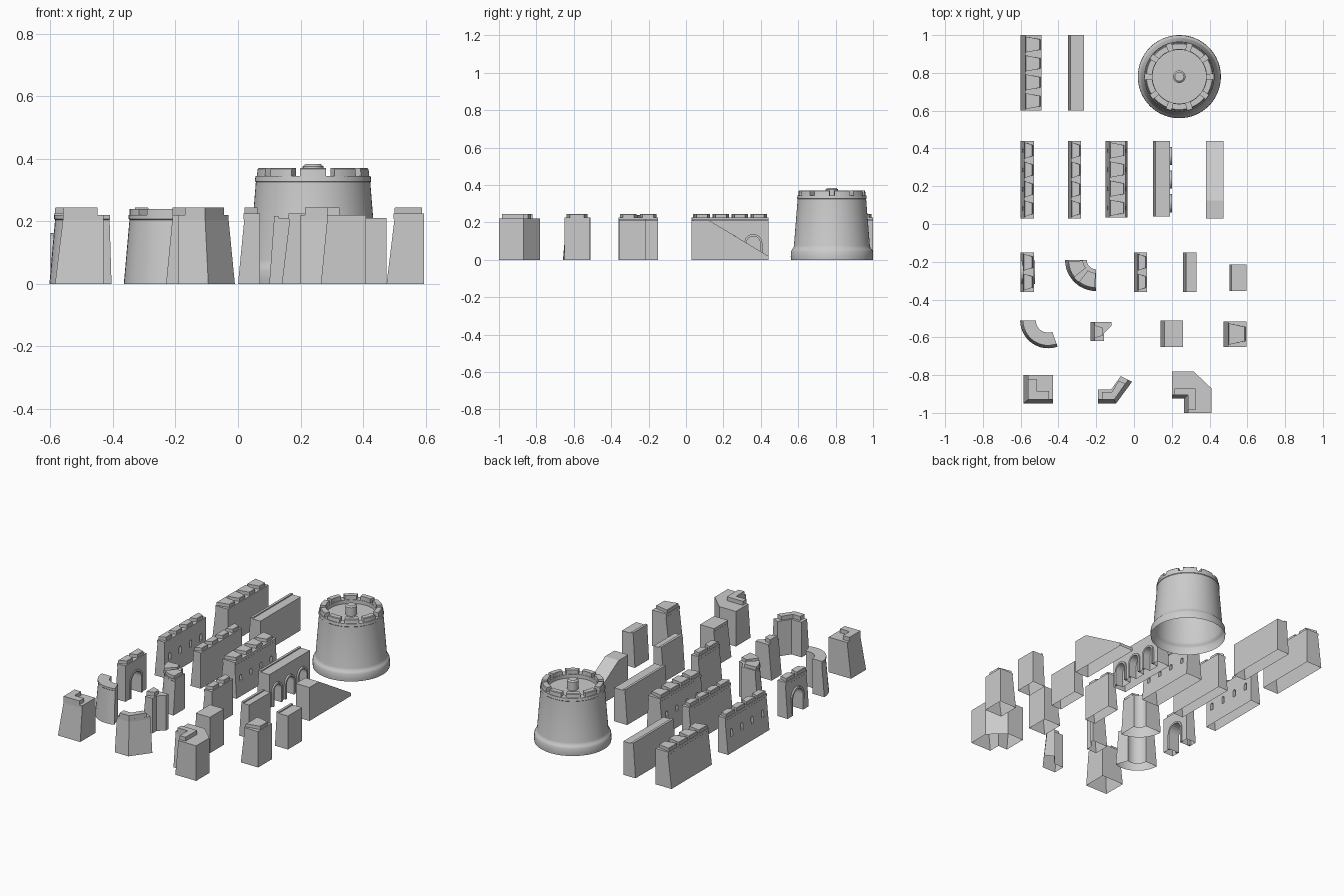
import bpy, bmesh, math

if "Cube" in bpy.data.objects:
    bpy.data.objects.remove(bpy.data.objects["Cube"])

DECK, LIP, TOP = 0.205, 0.225, 0.245


def make(name, bm):
    bmesh.ops.recalc_face_normals(bm, faces=bm.faces)
    me = bpy.data.meshes.new(name)
    bm.to_mesh(me)
    bm.free()
    ob = bpy.data.objects.new(name, me)
    bpy.context.collection.objects.link(ob)
    return ob


def loft(bm, rings, bottom=False, top=True):
    vs = [[bm.verts.new(p) for p in r] for r in rings]
    n = len(vs[0])
    for a, b in zip(vs, vs[1:]):
        for i in range(n):
            j = (i + 1) % n
            bm.faces.new((a[i], a[j], b[j], b[i]))
    if bottom:
        bm.faces.new(vs[0][::-1])
    if top:
        bm.faces.new(vs[-1])


def at(poly, z):
    return [(x, y, z) for x, y in poly]


def rect(x0, x1, y0, y1):
    return [(x0, y0), (x1, y0), (x1, y1), (x0, y1)]


def smooth(ob):
    bpy.ops.object.select_all(action='DESELECT')
    ob.select_set(True)
    bpy.context.view_layer.objects.active = ob
    bpy.ops.object.shade_smooth_by_angle(angle=math.radians(35))


def open_bottom(bm):
    # the pieces are hollow shells, open underneath
    low = [f for f in bm.faces if all(abs(v.co.z) < 1e-4 for v in f.verts)]
    bmesh.ops.delete(bm, geom=low, context='FACES')


def arch(w, spring, y, z0=-0.02, n=12):
    # round-headed outline in the y-z plane
    arc = [(y + w * math.cos(math.pi * i / n), spring + w * math.sin(math.pi * i / n)) for i in range(n + 1)]
    return [(y + w, z0)] + arc + [(y - w, z0)]


def along_x(prof, x0, x1):
    return [[(x, y, z) for y, z in prof] for x in (x0, x1)]


def cut(ob, outlines, x0, x1):
    # subtract the outlines, then open the underside
    bm = bmesh.new()
    for o in outlines:
        loft(bm, along_x(o, x0, x1), True)
    c = make("opening_cutter", bm)
    c.hide_render = True
    m = ob.modifiers.new("cut", 'BOOLEAN')
    m.object, m.operation, m.solver = c, 'DIFFERENCE', 'EXACT'
    dg = bpy.context.evaluated_depsgraph_get()
    me = bpy.data.meshes.new_from_object(ob.evaluated_get(dg))
    ob.modifiers.clear()
    ob.data = me
    bpy.data.objects.remove(c)
    bm = bmesh.new()
    bm.from_mesh(me)
    open_bottom(bm)
    bm.to_mesh(me)
    bm.free()


def trim(name, w, spring, ys, x0, x1, t=0.012):
    # raised moulding round each arch
    bm = bmesh.new()
    for y in ys:
        prof = arch(w + t, spring, y, 0) + arch(w, spring, y, 0)[::-1]
        loft(bm, along_x(prof, x0, x1), True)
    make(name, bm)


def wall(name, x0, x1, y0, y1, n, sl=0.02, sr=0.0, closed=False):
    # battered straight wall, string course and n splayed merlons
    a, b, e = x0 + sl, x1 - sr, 0.003
    bm = bmesh.new()
    band = rect(a - e, b + (e if sr else 0), y0, y1)
    loft(bm, [at(rect(x0, x1, y0, y1), 0), at(rect(a, b, y0, y1), DECK),
              at(band, DECK + 0.003), at(band, LIP)], closed)
    ob = make(name, bm)
    if not n:
        return ob
    bm = bmesh.new()
    p = (y1 - y0) / n
    for i in range(n):
        c = y0 + p * (i + 0.5)
        f, g = p * 0.42, p * 0.28
        m = [(a, c - f), (b - 0.006, c - g), (b - 0.006, c + g), (a, c + f)]
        loft(bm, [at(m, LIP), at(m, TOP - 0.003),
                  at([(x + (0.003 if x == a else -0.003), y) for x, y in m], TOP)])
    make(name + "_merlons", bm)
    return ob


def plain(name, x0, x1, y0, y1, s=0.015, closed=False, lip=0.015):
    # plain wall with one low raised edge along the top
    prof = [(x0, 0), (x0 + s, 0.205), (x0 + s, 0.217), (x0 + s + lip, 0.217),
            (x0 + s + lip, 0.21), (x1, 0.21), (x1, 0)]
    bm = bmesh.new()
    loft(bm, [[(x, y, z) for x, z in prof] for y in (y0, y1)], True)
    if not closed:
        open_bottom(bm)
    return make(name, bm)


def corner(name, base, top, merlons):
    # angled block lofted between two outlines, with parapet blocks
    bm = bmesh.new()
    loft(bm, [at(base, 0), at(top, DECK), at(top, 0.22)])
    make(name, bm)
    bm = bmesh.new()
    for m in merlons:
        loft(bm, [at(m, 0.22), at(m, TOP)])
    make(name + "_parapet", bm)


def sector(c, R, r, a0, a1, n=12):
    an = [math.radians(a0 + (a1 - a0) * i / n) for i in range(n + 1)]
    return ([(c[0] + R * math.cos(t), c[1] + R * math.sin(t)) for t in an] +
            [(c[0] + r * math.cos(t), c[1] + r * math.sin(t)) for t in an[::-1]])


def curved(name, c, R, r, a0, a1, merlons):
    bm = bmesh.new()
    rings = ((R, 0), (R - 0.018, DECK), (R - 0.015, DECK + 0.003), (R - 0.015, 0.22))
    loft(bm, [at(sector(c, q, r, a0, a1), z) for q, z in rings])
    for b0, b1 in merlons:
        m = sector(c, R - 0.018, r + 0.02, b0, b1, 5)
        loft(bm, [at(m, 0.22), at(m, 0.24)])
    smooth(make(name, bm))


# Back row
wall("thick_wall", -0.60, -0.49, 0.60, 1.0, 4, 0.025)
plain("plain_long_wall", -0.35, -0.265, 0.60, 1.0)


# Round tower
C = (0.24, 0.78)


def turned(name, prof, n):
    bm = bmesh.new()
    loft(bm, [[(C[0] + r * math.cos(math.tau * i / n), C[1] + r * math.sin(math.tau * i / n), z)
               for i in range(n)] for r, z in prof])
    smooth(make(name, bm))


turned("round_tower", [(0.219, 0), (0.22, 0.015), (0.219, 0.045), (0.214, 0.055), (0.207, 0.062), (0.203, 0.075),
                       (0.183, 0.325), (0.186, 0.328), (0.184, 0.345), (0.142, 0.345), (0.142, 0.322)], 64)
turned("tower_post", [(0.033, 0.322), (0.033, 0.376), (0.024, 0.383)], 24)
bm = bmesh.new()
for k in range(10):
    a = -90 + 36 * k
    loft(bm, [at(sector(C, R, 0.144, a - 13.5, a + 13.5, 6), z)
              for R, z in ((0.180, 0.345), (0.178, 0.367), (0.174, 0.371))])
smooth(make("tower_merlons", bm))

# Second row: long walls
d = wall("slit_window_wall", -0.60, -0.53, 0.03, 0.44, 4, 0.02, closed=True)
cut(d, [arch(0.011, 0.13, 0.03 + 0.1025 * (i + 0.5), 0.095, 8) for i in range(4)], -0.7, -0.5)
wall("solid_wall", -0.35, -0.28, 0.03, 0.44, 4)
f = wall("wide_window_wall", -0.15, -0.035, 0.035, 0.44, 4, 0.022, 0.012, closed=True)
cut(f, [arch(0.011, 0.12, 0.035 + 0.101 * (i + 0.5), 0.095, 8) for i in range(4)], -0.2, 0.0)
g = plain("arcade_wall", 0.10, 0.19, 0.04, 0.44, closed=True)
ys = [0.11, 0.235, 0.36]
cut(g, [arch(0.036, 0.09, y) for y in ys], 0.15, 0.25)
trim("arcade_mouldings", 0.036, 0.09, ys, 0.185, 0.2)

# Ramp
bm = bmesh.new()
loft(bm, along_x([(0.03, 0), (0.03, 0.21), (0.125, 0.21), (0.44, 0.02), (0.44, 0)], 0.38, 0.475), True)
open_bottom(bm)
make("ramp", bm)

# Third row
gate = wall("gate_wall", -0.60, -0.53, -0.36, -0.15, 2, 0.015, closed=True)
cut(gate, [arch(0.05, 0.10, -0.255)], -0.7, -0.4)
trim("gate_moulding_front", 0.05, 0.10, [-0.255], -0.535, -0.525)
trim("gate_moulding_back", 0.05, 0.10, [-0.255], -0.60, -0.583)
curved("curved_wall", (-0.20, -0.19), 0.165, 0.05, 180, 270, [(183, 218), (232, 267)])
wall("short_wall", 0.0, 0.07, -0.36, -0.15, 2)
plain("short_plain_wall", 0.26, 0.33, -0.36, -0.15)
plain("plain_block", 0.505, 0.595, -0.355, -0.215, 0.012)

# Fourth row
curved("plain_curved_wall", (-0.455, -0.51), 0.148, 0.065, 180, 290, [])
corner("diagonal_end",
       [(-0.23, -0.62), (-0.16, -0.62), (-0.16, -0.58), (-0.12, -0.54), (-0.12, -0.52), (-0.23, -0.52)],
       [(-0.21, -0.62), (-0.16, -0.62), (-0.16, -0.58), (-0.12, -0.54), (-0.12, -0.52), (-0.21, -0.52)],
       [[(-0.21, -0.605), (-0.165, -0.59), (-0.165, -0.55), (-0.21, -0.535)]])
wall("bare_block", 0.14, 0.26, -0.65, -0.51, 0, 0.025)
wall("merlon_block", 0.475, 0.595, -0.65, -0.515, 1, 0.025)

# Front row: corners
corner("square_corner", rect(-0.585, -0.43, -0.95, -0.80), rect(-0.56, -0.43, -0.93, -0.80),
       [[(-0.56, -0.93), (-0.45, -0.93), (-0.45, -0.885), (-0.515, -0.885), (-0.515, -0.82), (-0.56, -0.82)]])
corner("angled_corner",
       [(-0.19, -0.95), (-0.095, -0.95), (-0.01, -0.835), (-0.07, -0.805), (-0.12, -0.875), (-0.19, -0.875)],
       [(-0.19, -0.93), (-0.105, -0.93), (-0.03, -0.825), (-0.07, -0.805), (-0.12, -0.875), (-0.19, -0.875)],
       [[(-0.17, -0.93), (-0.105, -0.93), (-0.045, -0.845), (-0.08, -0.83), (-0.118, -0.89), (-0.17, -0.89)]])
outer = [(0.41, -1.0), (0.41, -0.87), (0.315, -0.78), (0.2, -0.78)]
corner("inner_corner",
       outer + [(0.2, -0.925), (0.265, -0.925), (0.265, -1.0)],
       outer + [(0.2, -0.905), (0.285, -0.905), (0.285, -1.0)],
       [[(0.285, -0.985), (0.325, -0.985), (0.325, -0.87), (0.215, -0.87), (0.215, -0.905), (0.285, -0.905)]])
